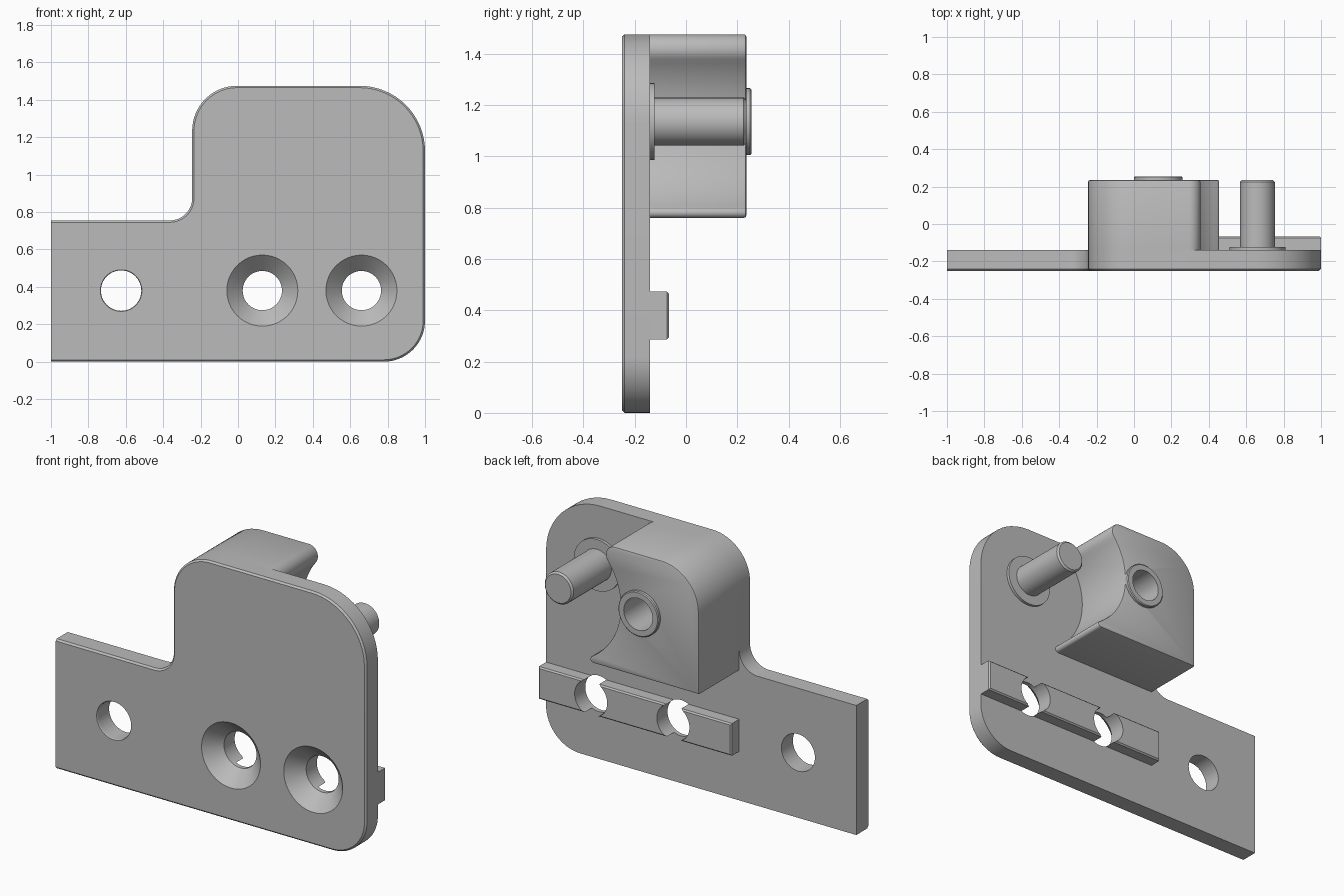
import bpy, bmesh
from math import sin, cos, radians, degrees, atan2, sqrt
from mathutils import Matrix

if "Cube" in bpy.data.objects:
    bpy.data.objects.remove(bpy.data.objects["Cube"])

GREY = bpy.data.materials.new("plain_grey")
GREY.use_nodes = True
GREY.diffuse_color = (0.5, 0.5, 0.5, 1)
GREY.node_tree.nodes["Principled BSDF"].inputs["Base Color"].default_value = (0.5, 0.5, 0.5, 1)

FRONT, BACK, BLOCK_END = -0.25, -0.14, 0.235
PIN_X, PIN_Z = 0.66, 1.135
BOSS_X = 0.13
HOLE_Z, HOLE_R = 0.38, 0.105
SCREW_X = (0.13, 0.66)


def arc(cx, cz, r, a0, a1, n=16):
    """Points along an arc in the x-z plane, angles in degrees."""
    angles = [radians(a0 + (a1 - a0) * i / n) for i in range(n + 1)]
    return [(cx + r * cos(a), cz + r * sin(a)) for a in angles]


def make_object(name, bm):
    bmesh.ops.recalc_face_normals(bm, faces=bm.faces[:])
    mesh = bpy.data.meshes.new(name)
    bm.to_mesh(mesh)
    bm.free()
    mesh.materials.append(GREY)
    ob = bpy.data.objects.new(name, mesh)
    bpy.context.collection.objects.link(ob)
    return ob


def slab(name, outline, y0, y1, bevel_edge=None, width=0.01, segments=1):
    """Extrude an x-z outline along y and bevel the edges picked by a rule."""
    bm = bmesh.new()
    face = bm.faces.new([bm.verts.new((x, y0, z)) for x, z in outline])
    grown = bmesh.ops.extrude_face_region(bm, geom=[face])["geom"]
    for v in grown:
        if isinstance(v, bmesh.types.BMVert):
            v.co.y = y1
    bmesh.ops.recalc_face_normals(bm, faces=bm.faces[:])
    if bevel_edge:
        edges = [e for e in bm.edges if bevel_edge(*e.verts)]
        bmesh.ops.bevel(bm, geom=edges, offset=width, segments=segments,
                        affect='EDGES', profile=0.5, clamp_overlap=True)
    return make_object(name, bm)


def turned(name, x, z, stations, n=48):
    """Round solid along y from (y, radius) stations."""
    bm = bmesh.new()
    rings = []
    for y, r in stations:
        pts = arc(x, z, r, 0, 360, n)[:-1]
        rings.append([bm.verts.new((px, y, pz)) for px, pz in pts])
    for a, b in zip(rings, rings[1:]):
        for i in range(n):
            j = (i + 1) % n
            bm.faces.new((a[i], a[j], b[j], b[i]))
    bm.faces.new(rings[0])
    bm.faces.new(rings[-1])
    return make_object(name, bm)


def cut(target, cutters):
    for c in cutters:
        c.hide_render = True
        mod = target.modifiers.new("cut", 'BOOLEAN')
        mod.operation, mod.solver, mod.object = 'DIFFERENCE', 'EXACT', c
        bpy.context.view_layer.objects.active = target
        bpy.ops.object.modifier_apply(modifier=mod.name)


def on_y(y):
    return lambda a, b: abs(a.co.y - y) < 1e-4 and abs(b.co.y - y) < 1e-4


# Mounting plate with rounded corners and a front chamfer (square left end)
plate_outline = ([(-1, 0)] + arc(0.78, 0.22, 0.22, -90, 0)
                 + arc(0.65, 1.125, 0.35, 0, 90)
                 + arc(-0.005, 1.235, 0.24, 90, 180)
                 + arc(-0.365, 0.875, 0.12, 0, -90) + [(-1, 0.755)])
front_rim = on_y(FRONT)
plate = slab("mounting_plate", plate_outline, FRONT, BACK,
             lambda a, b: front_rim(a, b) and max(a.co.x, b.co.x) > -0.99)

# Block with a concave side concentric with the pin
SCOOP = 0.4


def tip(z, r):
    """Fillet centre touching a level line and the scoop, plus its angle to the pin."""
    dz = PIN_Z - z
    dx = sqrt((SCOOP + r) ** 2 - dz ** 2)
    return PIN_X - dx, z, r, degrees(atan2(dz, dx))


lx, lz, lr, la = tip(0.78, 0.02)
ux, uz, ur, ua = tip(1.415, 0.06)
block_outline = ([(-0.245, 0.76)] + arc(lx, lz, lr, -90, la, 8)
                 + arc(PIN_X, PIN_Z, SCOOP, 180 + la, 180 + ua, 32)[1:-1]
                 + arc(ux, uz, ur, ua, 90, 12)
                 + arc(-0.005, 1.235, 0.24, 90, 180))
block = slab("scooped_block", block_outline, BACK, BLOCK_END, on_y(BLOCK_END), 0.009, 2)

# Raised boss around the blind socket
boss = turned("socket_boss", BOSS_X, PIN_Z,
              [(BLOCK_END - 0.01, 0.13), (0.25, 0.13), (0.255, 0.125)])
socket = turned("socket_cutter", BOSS_X, PIN_Z, [(-0.12, 0.093), (0.4, 0.093)])
cut(block, [socket])
cut(boss, [socket])

# Pin and its collar
pin = turned("pin", PIN_X, PIN_Z,
             [(BACK, 0.093), (BLOCK_END - 0.01, 0.093), (BLOCK_END, 0.083)])
collar = turned("pin_collar", PIN_X, PIN_Z, [(BACK, 0.15), (-0.123, 0.15)])

# Locating rail across the back
rail_end = on_y(-0.067)
rail = slab("locating_rail", [(-0.245, 0.285), (1, 0.285), (1, 0.473), (-0.245, 0.473)],
            BACK, -0.067, rail_end, 0.008)

# Screw holes, countersunk at the front, and one plain hole
screw_cutters = [turned("screw_cutter", x, HOLE_Z,
                        [(FRONT - 0.02, 0.21), (FRONT + 0.085, HOLE_R), (0, HOLE_R)])
                 for x in SCREW_X]
plain = turned("plain_hole_cutter", -0.625, HOLE_Z,
               [(FRONT - 0.02, 0.125), (FRONT + 0.005, 0.108), (0, 0.108)])
cut(plate, screw_cutters + [plain])
cut(rail, screw_cutters)

for c in screw_cutters + [plain, socket]:
    bpy.data.objects.remove(c)

# Smooth curved walls, keep the edges crisp
bpy.ops.object.select_all(action='DESELECT')
for ob in (plate, block, boss, pin, collar, rail):
    ob.select_set(True)
    bpy.context.view_layer.objects.active = ob
bpy.ops.object.shade_smooth_by_angle(angle=radians(25))
